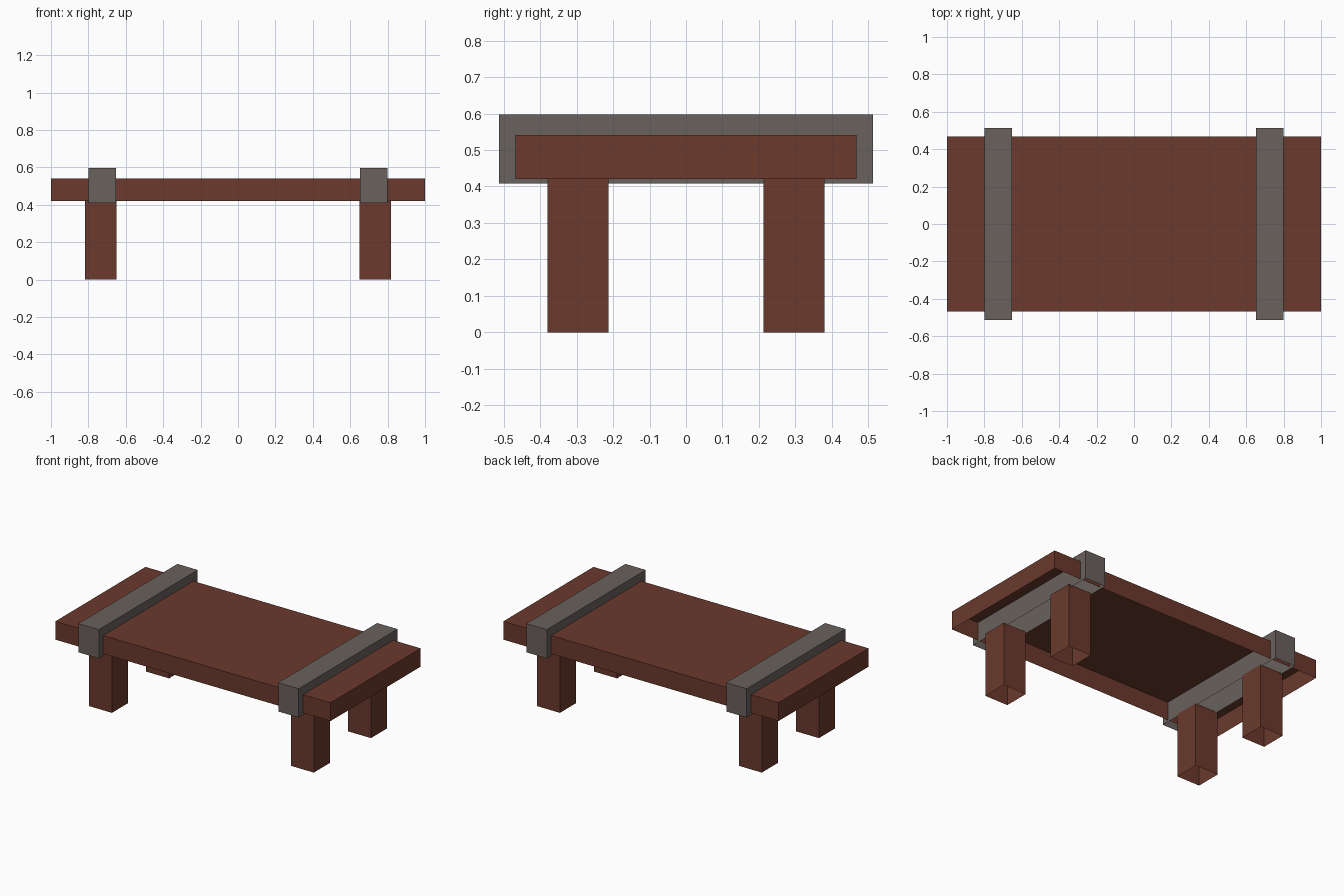
import bpy
import bmesh

if "Cube" in bpy.data.objects:
    bpy.data.objects.remove(bpy.data.objects["Cube"])


def material(name, color):
    m = bpy.data.materials.new(name)
    m.diffuse_color = (*color, 1.0)
    m.use_nodes = True
    m.node_tree.nodes["Principled BSDF"].inputs["Base Color"].default_value = m.diffuse_color
    return m


wood = material("dark_red_wood", (0.147, 0.042, 0.026))
metal = material("warm_grey_metal", (0.144, 0.122, 0.112))


def open_box(name, lo, hi, mat):
    """Box between two corners, without its underside."""
    bm = bmesh.new()
    bmesh.ops.create_cube(bm, size=1.0)
    for v in bm.verts:
        for i in range(3):
            v.co[i] = hi[i] if v.co[i] > 0 else lo[i]
    bm.normal_update()
    bottom = [f for f in bm.faces if f.normal.z < -0.9]
    bmesh.ops.delete(bm, geom=bottom, context='FACES_ONLY')
    mesh = bpy.data.meshes.new(name)
    bm.to_mesh(mesh)
    bm.free()
    mesh.materials.append(mat)
    obj = bpy.data.objects.new(name, mesh)
    bpy.context.collection.objects.link(obj)
    return obj


def span(a, b, sign):
    """Interval a..b, mirrored when sign is negative."""
    return sorted((a * sign, b * sign))


# hollow table top
open_box("table_top", (-1, -0.468, 0.421), (1, 0.468, 0.541), wood)

for sx, side in ((-1, "left"), (1, "right")):
    # band wrapped around the top
    x0, x1 = span(0.652, 0.80, sx)
    open_box(side + "_band", (x0, -0.513, 0.408), (x1, 0.513, 0.597), metal)
    # legs
    x0, x1 = span(0.65, 0.817, sx)
    for sy, end in ((-1, "front"), (1, "back")):
        y0, y1 = span(0.213, 0.38, sy)
        open_box(f"{end}_{side}_leg", (x0, y0, 0), (x1, y1, 0.421), wood)
